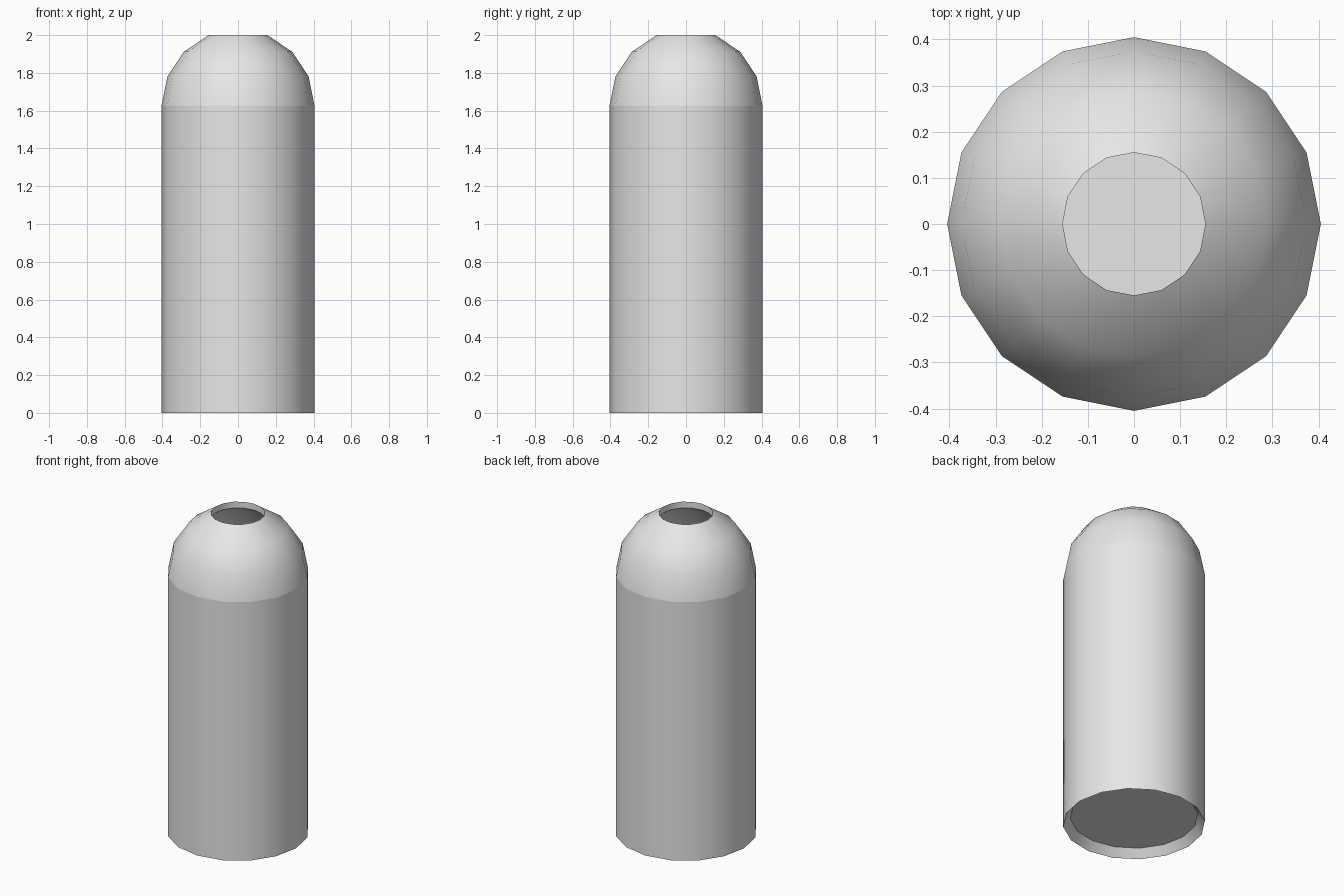
import bpy, bmesh, math

cube = bpy.data.objects.get("Cube")
if cube:
    bpy.data.objects.remove(cube, do_unlink=True)

SIDES = 16
RADIUS, INNER = 0.405, 0.365   # shell outside and inside
SEAM = 1.626                   # where the dome meets the body

grey = bpy.data.materials.new("light_grey")
grey.use_nodes = True
grey.diffuse_color = (0.8, 0.8, 0.8, 1)
grey.node_tree.nodes["Principled BSDF"].inputs["Base Color"].default_value = (0.8, 0.8, 0.8, 1)


def lathe(name, profile):
    """Turn an (r, z) profile around the z axis into a smooth shaded part."""
    bm = bmesh.new()
    verts = [bm.verts.new((r, 0, z)) for r, z in profile]
    edges = [bm.edges.new(pair) for pair in zip(verts, verts[1:])]
    bmesh.ops.spin(bm, geom=verts + edges, cent=(0, 0, 0), axis=(0, 0, 1),
                   angle=2 * math.pi, steps=SIDES, use_merge=False)
    bmesh.ops.remove_doubles(bm, verts=bm.verts, dist=0.0005)
    bmesh.ops.recalc_face_normals(bm, faces=bm.faces)
    mesh = bpy.data.meshes.new(name)
    bm.to_mesh(mesh)
    bm.free()
    mesh.materials.append(grey)
    obj = bpy.data.objects.new(name, mesh)
    bpy.context.collection.objects.link(obj)
    bpy.ops.object.select_all(action="DESELECT")
    obj.select_set(True)
    bpy.context.view_layer.objects.active = obj
    bpy.ops.object.shade_smooth_by_angle(angle=math.radians(30))


def arc(radius, rows):
    """Rings of a hemisphere standing on the seam."""
    step = 2 * math.pi / SIDES
    return [(radius * math.cos(i * step), SEAM + radius * math.sin(i * step)) for i in rows]


# Hollow body with a recessed floor inside a sloping bottom lip
lathe("body", [(0, 0.05), (INNER, 0.05), (RADIUS, 0), (RADIUS, SEAM),
               (INNER, SEAM), (INNER, 0.09), (0, 0.09)])

# Hollow dome with a straight-walled round opening at the top
outer = arc(RADIUS, range(4))
hole = (outer[-1][0], outer[-1][1] - 0.04)
lathe("dome", outer + [hole] + arc(INNER, (2, 1, 0)) + outer[:1])
